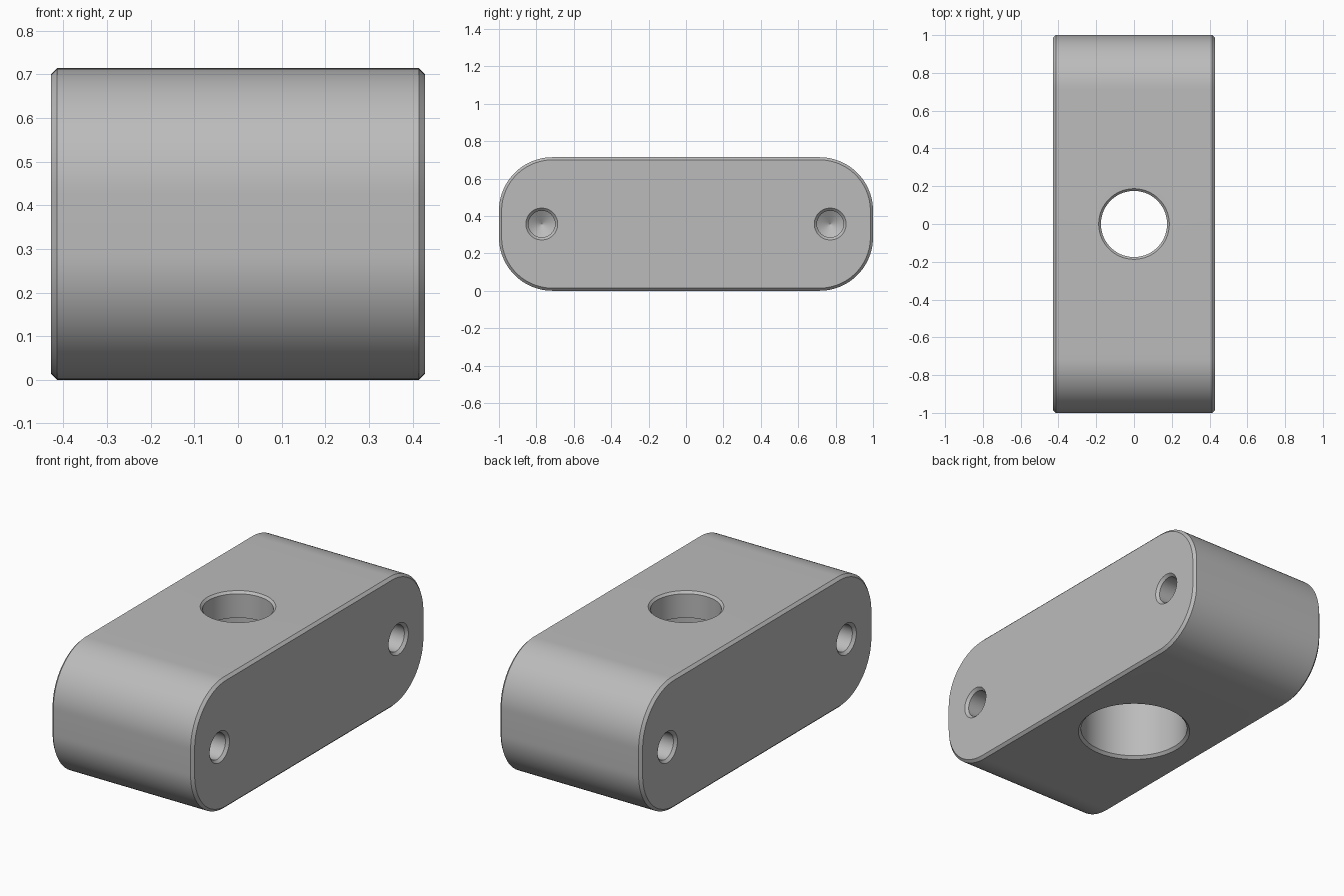
import bpy
import bmesh
from math import cos, sin, pi, tan, radians
from mathutils import Matrix

cube = bpy.data.objects.get("Cube")
if cube:
    bpy.data.objects.remove(cube, do_unlink=True)

WIDTH, LENGTH, HEIGHT = 0.857, 2.0, 0.714
CORNER, CHAMFER = 0.286, 0.0143
SEGMENTS = 24

metal = bpy.data.materials.new("plain grey")
grey = (0.5, 0.5, 0.5, 1)
metal.diffuse_color = grey
metal.use_nodes = True
metal.node_tree.nodes["Principled BSDF"].inputs["Base Color"].default_value = grey


def loft(name, rings, matrix=Matrix()):
    """Skin a list of equal-length point rings and cap both ends."""
    bm = bmesh.new()
    loops = [[bm.verts.new(p) for p in ring] for ring in rings]
    for a, b in zip(loops, loops[1:]):
        for i in range(len(a)):
            j = (i + 1) % len(a)
            bm.faces.new((a[i], a[j], b[j], b[i]))
    bm.faces.new(loops[0])
    bm.faces.new(loops[-1])
    bmesh.ops.recalc_face_normals(bm, faces=bm.faces)
    bm.transform(matrix)
    mesh = bpy.data.meshes.new(name)
    bm.to_mesh(mesh)
    bm.free()
    mesh.materials.append(metal)
    obj = bpy.data.objects.new(name, mesh)
    bpy.context.collection.objects.link(obj)
    return obj


def rounded_ring(x, inset):
    """Rounded rectangle in the y-z plane, shrunk by inset."""
    cy, cz, r = LENGTH / 2 - CORNER, HEIGHT / 2 - CORNER, CORNER - inset
    ring = []
    for quarter, (sy, sz) in enumerate([(1, 1), (-1, 1), (-1, -1), (1, -1)]):
        for i in range(SEGMENTS + 1):
            a = (quarter + i / SEGMENTS) * pi / 2
            ring.append((x, sy * cy + r * cos(a), HEIGHT / 2 + sz * cz + r * sin(a)))
    return ring


def lathe(name, profile, sides, matrix=Matrix()):
    """Solid of revolution around z from (radius, z) pairs."""
    return loft(name, [[(r * cos(2 * pi * i / sides), r * sin(2 * pi * i / sides), z)
                        for i in range(sides)] for r, z in profile], matrix)


# Rounded block with chamfered end faces
half = WIDTH / 2
block = loft("block", [rounded_ring(-half, CHAMFER), rounded_ring(-half + CHAMFER, 0),
                       rounded_ring(half - CHAMFER, 0), rounded_ring(half, CHAMFER)])

# Stepped vertical bore: wide from below, narrow at the top
over = 0.02
WIDE, NARROW, LEDGE = 0.275, 0.175, 0.571
TOP_BEVEL = 0.012
cutters = [lathe("bore_cutter", [
    (WIDE + CHAMFER + over, -over), (WIDE, CHAMFER), (WIDE, LEDGE), (NARROW, LEDGE),
    (NARROW, HEIGHT - TOP_BEVEL), (NARROW + TOP_BEVEL + over, HEIGHT + over)], 96)]

# Blind drilled holes with cone tips, two on each end face
DRILL, DEPTH = 0.071, 0.28
drill_profile = [(DRILL + CHAMFER + over, over), (DRILL, -CHAMFER), (DRILL, -DEPTH),
                 (0.001, -DEPTH - DRILL * tan(radians(31)))]
for side in (-1, 1):
    for y in (-0.771, 0.771):
        place = Matrix.Translation((side * half, y, HEIGHT / 2)) @ Matrix.Rotation(side * pi / 2, 4, "Y")
        cutters.append(lathe("drill_cutter", drill_profile, 48, place))

# Cut the holes and tidy away the cutters
bpy.context.view_layer.objects.active = block
for cutter in cutters:
    cutter.hide_render = True
    cut = block.modifiers.new("hole", "BOOLEAN")
    cut.operation = "DIFFERENCE"
    cut.solver = "EXACT"
    cut.object = cutter
    bpy.ops.object.modifier_apply(modifier=cut.name)
    bpy.data.objects.remove(cutter, do_unlink=True)

# Smooth rounds, crisp chamfers
bpy.ops.object.select_all(action="DESELECT")
block.select_set(True)
bpy.ops.object.shade_smooth_by_angle(angle=radians(25))
